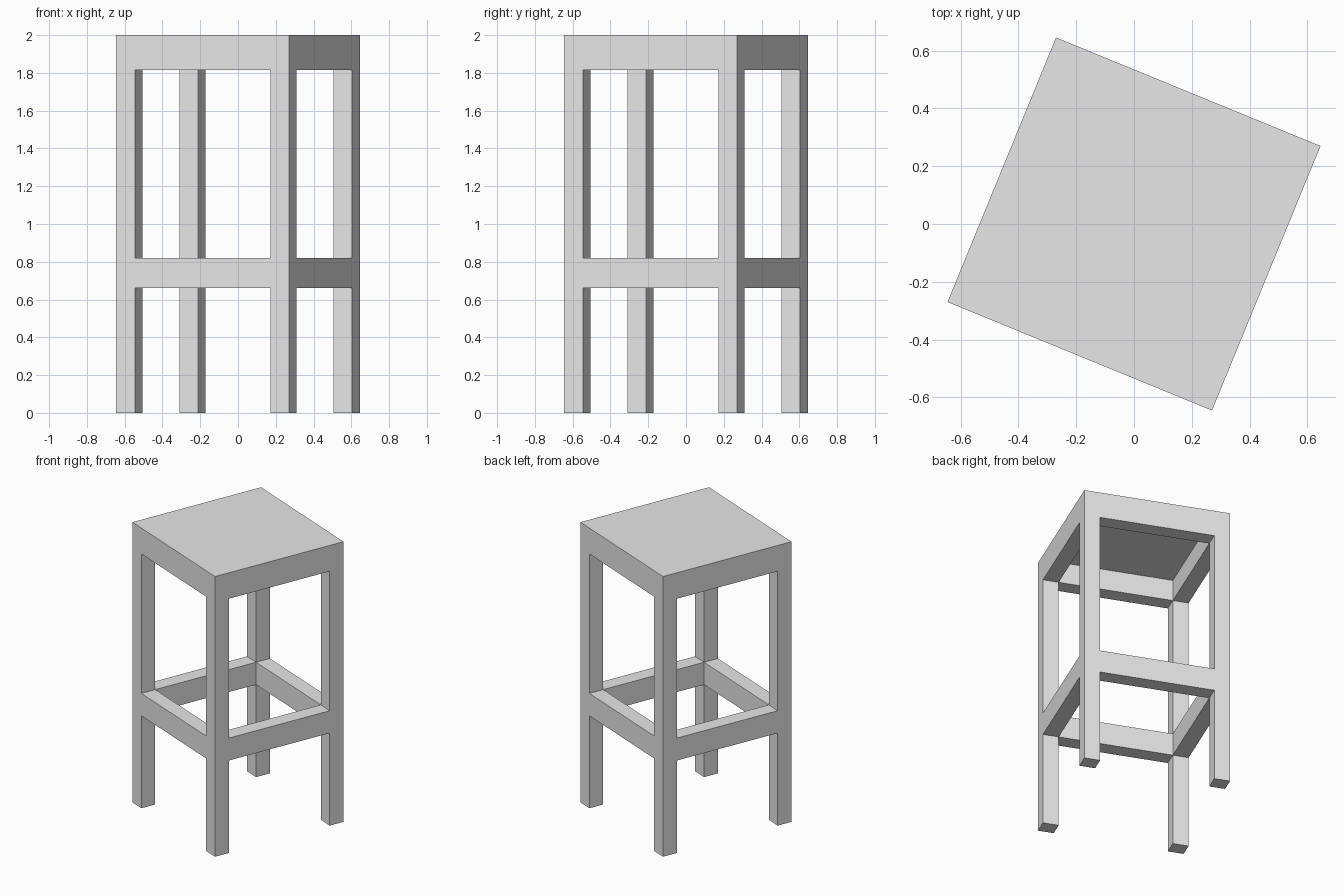
import bpy
import math
from mathutils import Matrix

cube = bpy.data.objects.get("Cube")
if cube:
    bpy.data.objects.remove(cube, do_unlink=True)

HALF = 0.4945        # half the stool width
POST = 0.107         # thickness of legs and rails
INNER = HALF - POST  # inside face of the frame
SEAT_Z = 1.965       # underside of the seat panel
TURN = Matrix.Rotation(math.radians(-22.3), 4, "Z")

grey = bpy.data.materials.new("light_grey")
grey.use_nodes = True
grey.diffuse_color = (0.8, 0.8, 0.8, 1)
grey.node_tree.nodes["Principled BSDF"].inputs["Base Color"].default_value = (0.8, 0.8, 0.8, 1)


def box(name, low, high, quarter=0):
    """Box between two corners, swung by quarter turns and set at the stool's angle."""
    bpy.ops.mesh.primitive_cube_add(size=1)
    obj = bpy.context.object
    obj.name = name
    size = [b - a for a, b in zip(low, high)]
    centre = [(a + b) / 2 for a, b in zip(low, high)]
    swing = Matrix.Rotation(quarter * math.pi / 2, 4, "Z")
    obj.data.transform(TURN @ swing @ Matrix.Translation(centre) @ Matrix.Diagonal((*size, 1)))
    obj.data.materials.append(grey)
    return obj


# Legs, footrest rails and seat aprons, one of each per side
for i, side in enumerate(("front", "left", "back", "right")):
    box(side + "_leg", (-HALF, -HALF, 0), (-INNER, -INNER, SEAT_Z), i)
    box(side + "_rail", (-INNER, -HALF, 0.66), (INNER, -INNER, 0.82), i)
    box(side + "_apron", (-INNER, -HALF, 1.815), (INNER, -INNER, SEAT_Z), i)

# Seat panel
box("seat", (-HALF, -HALF, SEAT_Z), (HALF, HALF, 2))
